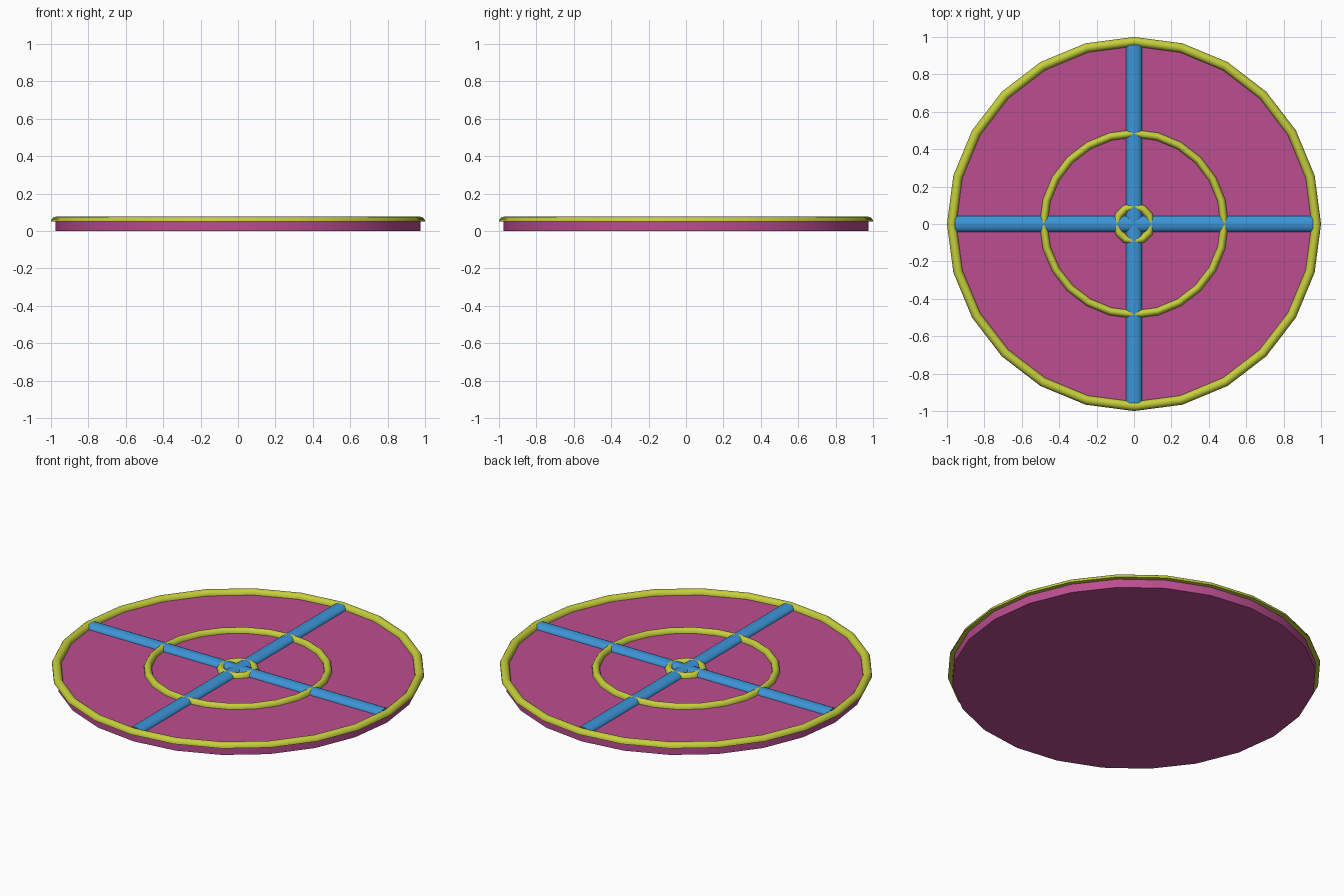
import bpy, bmesh, math

if "Cube" in bpy.data.objects:
    bpy.data.objects.remove(bpy.data.objects["Cube"])

TOP = 0.05      # top of the disc
RISE = 0.026    # height of the raised rings and spokes


def material(name, colour):
    m = bpy.data.materials.new(name)
    m.diffuse_color = (*colour, 1)
    m.use_nodes = True
    m.node_tree.nodes["Principled BSDF"].inputs["Base Color"].default_value = m.diffuse_color
    return m


PINK = material("pink", (0.50, 0.075, 0.28))
YELLOW = material("yellow", (0.56, 0.62, 0.045))
BLUE = material("blue", (0.045, 0.30, 0.68))


def finish(bm, name, mat, angle=30):
    bmesh.ops.recalc_face_normals(bm, faces=bm.faces)
    me = bpy.data.meshes.new(name)
    bm.to_mesh(me)
    bm.free()
    ob = bpy.data.objects.new(name, me)
    bpy.context.collection.objects.link(ob)
    me.materials.append(mat)
    bpy.ops.object.select_all(action='DESELECT')
    ob.select_set(True)
    bpy.context.view_layer.objects.active = ob
    bpy.ops.object.shade_smooth_by_angle(angle=math.radians(angle))
    return ob


def dome(half_width, steps=8):
    # half-ellipse cross-section: (offset, height)
    return [(half_width * math.cos(math.pi * i / steps),
             RISE * math.sin(math.pi * i / steps)) for i in range(steps + 1)]


def bridge(bm, loops, closed):
    n = len(loops[0])
    pairs = list(zip(loops, loops[1:] + loops[:1])) if closed else list(zip(loops, loops[1:]))
    for a, b in pairs:
        for i in range(n):
            j = (i + 1) % n
            bm.faces.new((a[i], a[j], b[j], b[i]))
    if not closed:
        bm.faces.new(loops[0])
        bm.faces.new(loops[-1])


def ring(name, radius, half_width, sides):
    bm = bmesh.new()
    loops = []
    for s in range(sides):
        a = 2 * math.pi * s / sides
        loops.append([bm.verts.new(((radius + d) * math.cos(a), (radius + d) * math.sin(a), TOP + h))
                      for d, h in dome(half_width)])
    bridge(bm, loops, True)
    return finish(bm, name, YELLOW)


def spoke(name, angle):
    bm = bmesh.new()
    loops = [[bm.verts.new((x, d, TOP + h)) for d, h in dome(0.042, 12)]
             for x in (-0.957, 0.957)]
    bridge(bm, loops, False)
    ob = finish(bm, name, BLUE)
    ob.rotation_euler.z = angle
    return ob


# base disc
bm = bmesh.new()
loops = [[bm.verts.new((0.975 * math.cos(math.pi * s / 12), 0.975 * math.sin(math.pi * s / 12), z))
          for s in range(24)] for z in (0, TOP)]
bridge(bm, loops, False)
finish(bm, "base_disc", PINK)

# raised rings
ring("outer_ring", 0.975, 0.025, 24)
ring("middle_ring", 0.484, 0.021, 24)
ring("hub_ring", 0.093, 0.021, 12)

# crossing spokes
spoke("spoke_across", 0)
spoke("spoke_along", math.pi / 2)
